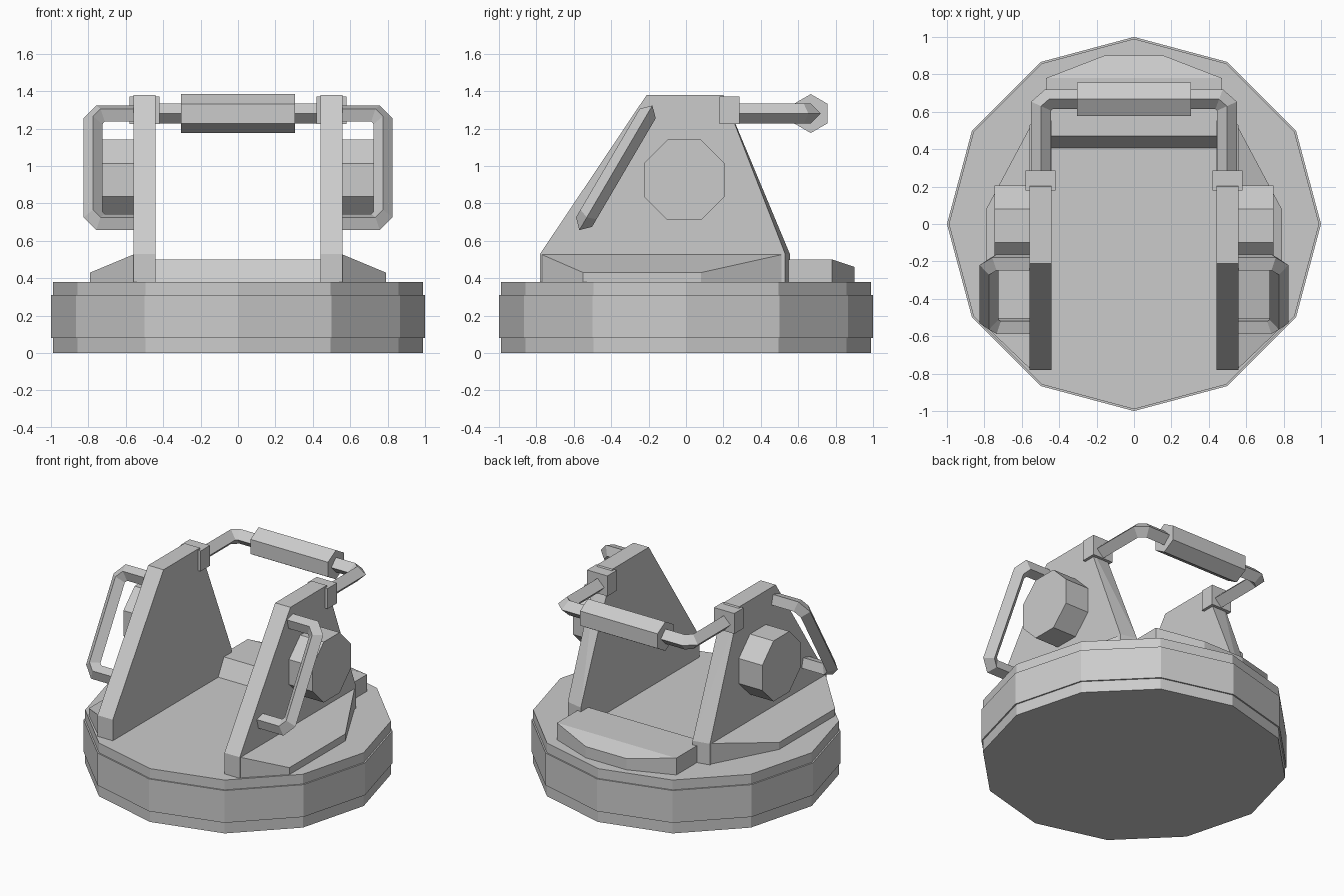
import bpy, bmesh
from math import sin, cos, pi
from mathutils import Vector

cube = bpy.data.objects.get("Cube")
if cube:
    bpy.data.objects.remove(cube, do_unlink=True)

grey = bpy.data.materials.new("plain_grey")
grey.use_nodes = True
grey.diffuse_color = (0.6, 0.6, 0.6, 1)
grey.node_tree.nodes["Principled BSDF"].inputs["Base Color"].default_value = (0.6, 0.6, 0.6, 1)


def finish(name, bm):
    bmesh.ops.recalc_face_normals(bm, faces=bm.faces)
    mesh = bpy.data.meshes.new(name)
    bm.to_mesh(mesh)
    bm.free()
    mesh.materials.append(grey)
    bpy.context.collection.objects.link(bpy.data.objects.new(name, mesh))


def solid(name, points):
    """Convex flat-faced block spanning the given corners."""
    bm = bmesh.new()
    for p in points:
        bm.verts.new(p)
    bmesh.ops.convex_hull(bm, input=bm.verts)
    bmesh.ops.dissolve_limit(bm, angle_limit=0.01, verts=bm.verts, edges=bm.edges)
    finish(name, bm)


def ring(sides, radius, turn=0.0):
    return [(radius * cos(turn + 2 * pi * i / sides),
             radius * sin(turn + 2 * pi * i / sides)) for i in range(sides)]


def tube(name, path, normal, r):
    """Mitred diamond-section tube along a planar path."""
    path = [Vector(p) for p in path]
    normal = Vector(normal).normalized()
    bm = bmesh.new()
    rings = []
    for i, p in enumerate(path):
        a = (p - path[i - 1]).normalized() if i else (path[1] - p).normalized()
        b = (path[i + 1] - p).normalized() if i < len(path) - 1 else a
        side = (a + b).normalized().cross(normal)
        miter = side * r / side.dot(a.cross(normal))
        rings.append([bm.verts.new(p + o)
                      for o in (normal * r, miter, -normal * r, -miter)])
    for q, s in zip(rings, rings[1:]):
        for k in range(4):
            n = (k + 1) % 4
            bm.faces.new((q[k], q[n], s[n], s[k]))
    bm.faces.new(rings[0])
    bm.faces.new(rings[-1])
    finish(name, bm)


# Twelve-sided base with a slightly proud band
for name, radius, low, high in (("base", 0.99, 0, 0.38), ("base_band", 1.0, 0.08, 0.31)):
    solid(name, [(x, y, z) for x, y in ring(12, radius) for z in (low, high)])

# Rear block with sloped front and bevelled back
rear = []
for s in (-1, 1):
    rear += [(s * 0.47, 0.40, 0.37), (s * 0.47, 0.47, 0.50), (s * 0.47, 0.78, 0.50),
             (s * 0.47, 0.78, 0.37), (s * 0.16, 0.90, 0.46), (s * 0.16, 0.90, 0.37)]
solid("rear_block", rear)

for s, side in ((1, "left"), (-1, "right")):
    # Upright cheek plate, its rear edge slightly angled
    profile = [(-0.78, 0.37), (-0.78, 0.53), (-0.21, 1.38), (0.2, 1.38)]
    plate = [(s * x, y, z) for x in (0.44, 0.56) for y, z in profile]
    for x, y in ((0.44, 0.555), (0.56, 0.53)):
        plate += [(s * x, y, 0.53), (s * x, y, 0.37)]
    solid(side + "_cheek_plate", plate)

    # Sloped skirt outside the plate
    solid(side + "_skirt", [(s * x, y, z)
          for x, y, top in ((0.55, -0.78, 0.53), (0.55, 0.53, 0.53),
                            (0.79, -0.55, 0.43), (0.79, 0.08, 0.43))
          for z in (0.37, top)])

    # Eight-sided pivot boss
    solid(side + "_pivot_boss", [(s * x, y - 0.01, z + 0.925)
          for x in (0.55, 0.745) for y, z in ring(8, 0.233, pi / 8)])

    # Slanted side grab handle
    top, low = Vector((0, -0.205, 1.28)), Vector((0, -0.545, 0.70))
    step = (low - top) * 0.07
    out = lambda x: Vector((s * x, 0, 0))
    tube(side + "_grab_handle",
         [top + out(0.5), top + out(0.735), top + step + out(0.775),
          low - step + out(0.775), low + out(0.735), low + out(0.5)],
         (low - top).cross(Vector((1, 0, 0))), 0.05)

    # Clamp holding the rear handle
    solid(side + "_clamp", [(s * x, y, z) for x in (0.42, 0.58)
          for y in (0.18, 0.285) for z in (1.225, 1.37)])

# Rear handle and its six-sided grip
half = [(0.497, 0.2), (0.497, 0.63), (0.455, 0.667)]
path = [(x, y, 1.28) for x, y in half] + [(-x, y, 1.28) for x, y in reversed(half)]
tube("rear_handle", path, (0, 0, 1), 0.053)
solid("rear_handle_grip", [(x, y + 0.667, z + 1.28)
      for x in (-0.305, 0.305) for y, z in ring(6, 0.104, pi / 6)])
